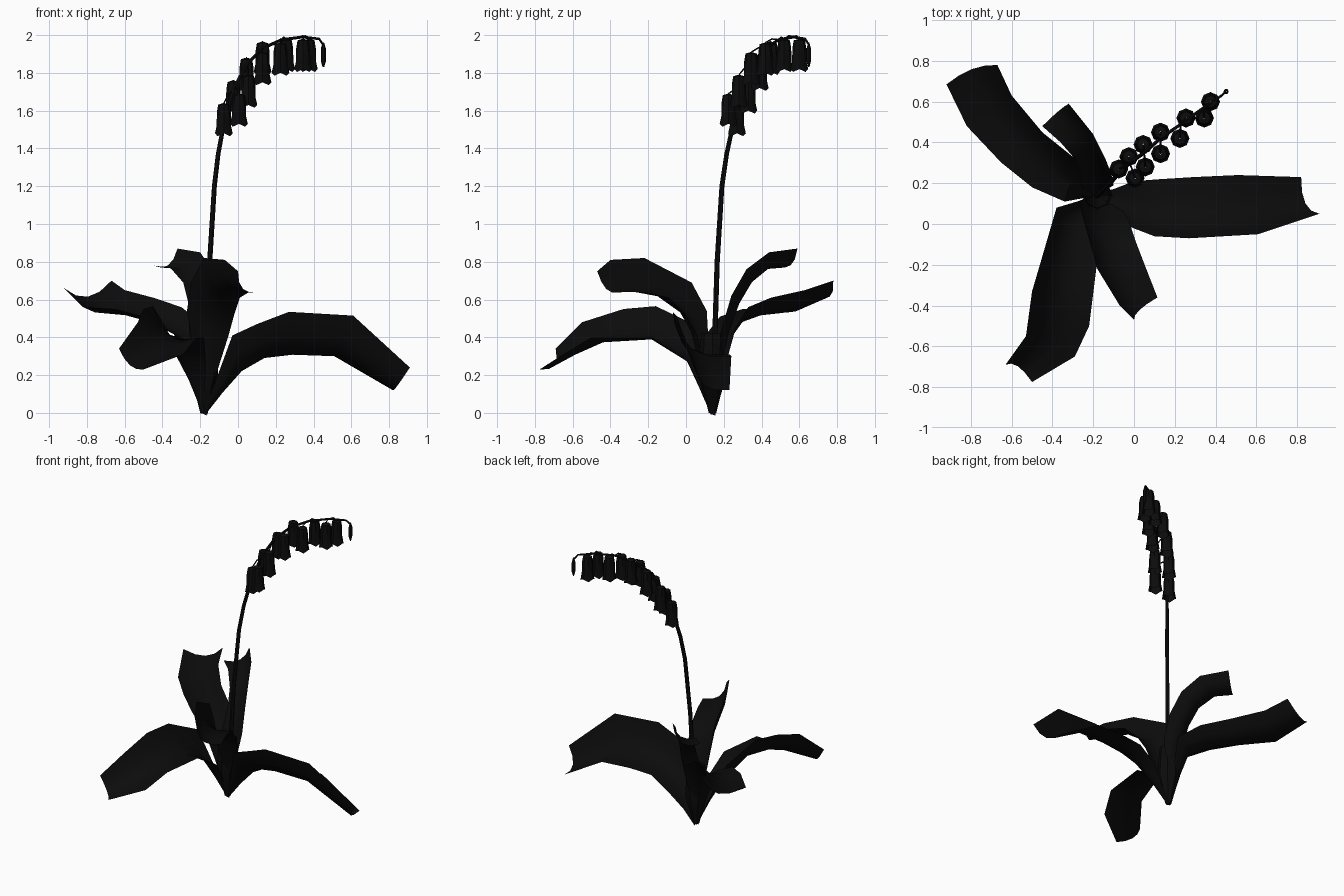
import bpy
import math
from mathutils import Vector

cube = bpy.data.objects.get("Cube")
if cube:
    bpy.data.objects.remove(cube, do_unlink=True)

# One near-black colour for the whole plant
black = bpy.data.materials.new("soft_black")
black.use_nodes = True
black.diffuse_color = (.0035, .0035, .0035, 1)
black.node_tree.nodes["Principled BSDF"].inputs["Base Color"].default_value = black.diffuse_color

BASE = Vector((-.18, .14, 0))


def make_object(name, verts, faces):
    mesh = bpy.data.meshes.new(name)
    mesh.from_pydata(verts, [], faces)
    mesh.materials.append(black)
    obj = bpy.data.objects.new(name, mesh)
    bpy.context.collection.objects.link(obj)
    bpy.ops.object.select_all(action="DESELECT")
    obj.select_set(True)
    bpy.context.view_layer.objects.active = obj
    bpy.ops.object.shade_smooth_by_angle(angle=math.radians(40))
    return obj


def grid_faces(rows, columns, closed=False):
    span = columns if closed else columns - 1
    return [(r * columns + c, r * columns + (c + 1) % columns,
             (r + 1) * columns + (c + 1) % columns, (r + 1) * columns + c)
            for r in range(rows - 1) for c in range(span)]


def leaf(name, left, right):
    """Channelled blade between two edges, narrowing into the plant's base."""
    left = [Vector(p) for p in left]
    right = [Vector(p) for p in right]
    side = (right[0] - left[0]).normalized() * .02
    left = [BASE - side, BASE.lerp(left[0], .45)] + left
    right = [BASE + side, BASE.lerp(right[0], .45)] + right
    mids = [(a + b) / 2 for a, b in zip(left, right)]
    last = len(mids) - 1
    steps = 4
    verts = []
    for i, (a, b) in enumerate(zip(left, right)):
        along = mids[min(i + 1, last)] - mids[max(i - 1, 0)]
        across = b - a
        down = -across.cross(along).normalized() * across.length * .26
        for s in range(steps + 1):
            t = s / steps
            verts.append(a.lerp(b, t) + down * (4 * t * (1 - t)))
    return make_object(name, verts, grid_faces(len(mids), steps + 1))


def lathe(name, centre, profile, sides, lobes=0):
    """Open turned shell; lobes lowers every other point of the rim."""
    verts = []
    for i, (r, z) in enumerate(profile):
        for k in range(sides):
            a = math.tau * k / sides
            drop = lobes * (k % 2) if i == len(profile) - 1 else 0
            verts.append(Vector(centre) + Vector((r * math.cos(a), r * math.sin(a), z - drop)))
    return make_object(name, verts, grid_faces(len(profile), sides, True))


def tube(name, points, start, end, sides=6):
    """Tapered tube along a path."""
    points = [Vector(p) for p in points]
    last = len(points) - 1
    verts = []
    for i, p in enumerate(points):
        along = (points[min(i + 1, last)] - points[max(i - 1, 0)]).normalized()
        u = along.cross(Vector((1, -1, 0))).normalized()
        v = along.cross(u)
        r = start + (end - start) * i / last
        for k in range(sides):
            a = math.tau * k / sides
            verts.append(p + r * (u * math.cos(a) + v * math.sin(a)))
    faces = grid_faces(len(points), sides, True)
    faces += [tuple(range(sides)), tuple(range(last * sides, (last + 1) * sides))]
    return make_object(name, verts, faces)


# Five broad leaves, each from its left and right edge
leaf("left_leaf",
     [(0, .21, .21), (.13, .22, .3), (.29, .23, .31), (.51, .24, .3), (.82, .23, .12)],
     [(-.03, -.01, .41), (.1, -.06, .47), (.27, -.07, .535), (.61, -.05, .515), (.91, .05, .24)])
leaf("front_right_leaf",
     [(-.17, .01, .27), (-.18, -.18, .4), (-.22, -.5, .4), (-.29, -.65, .31), (-.5, -.775, .23)],
     [(-.38, .08, .45), (-.45, -.16, .565), (-.5, -.33, .55), (-.53, -.55, .48), (-.63, -.69, .34)])
leaf("back_right_leaf",
     [(-.34, .11, .42), (-.5, .18, .51), (-.65, .3, .55), (-.82, .48, .56), (-.92, .685, .66)],
     [(-.16, .26, .45), (-.3, .33, .56), (-.45, .45, .61), (-.6, .63, .65), (-.67, .78, .7)])
leaf("back_leaf",
     [(-.26, .18, .42), (-.26, .25, .57), (-.29, .32, .69), (-.36, .4, .77), (-.45, .48, .78)],
     [(-.1, .19, .45), (-.11, .24, .62), (-.14, .32, .76), (-.2, .44, .85), (-.32, .59, .87)])
leaf("front_leaf",
     [(-.05, .06, .41), (-.02, 0, .52), (.01, -.09, .61), (.06, -.22, .64), (.115, -.36, .64)],
     [(-.27, .11, .54), (-.25, .03, .69), (-.18, -.22, .82), (-.07, -.4, .81), (0, -.47, .75)])

# Sheath at the foot of the leaves
lathe("leaf_sheath", BASE, [(.02, 0), (.04, .08), (.075, .2), (.06, .42)], 8)

# Arching flower stem
stem = [BASE, (-.15, .165, .8), (-.125, .19, 1.2), (-.105, .215, 1.37), (-.075, .25, 1.53),
        (-.02, .3, 1.72), (.05, .35, 1.85), (.13, .42, 1.93), (.23, .49, 1.975),
        (.34, .57, 1.99), (.43, .63, 1.98), (.45, .65, 1.95)]
tube("flower_stem", stem, .015, .006)

# Hanging bells in two rows, with stalks from the stem
bell_tops = [(-.075, .27, 1.64), (.005, .225, 1.69), (-.025, .33, 1.76), (.055, .28, 1.79),
             (.045, .39, 1.88), (.13, .345, 1.91), (.13, .45, 1.965), (.225, .42, 1.96),
             (.255, .52, 1.98), (.345, .52, 1.98), (.375, .6, 1.98)]
bell = [(.004, 0), (.03, -.008), (.037, -.05), (.038, -.12), (.047, -.16)]
for n, top in enumerate(bell_tops, 1):
    lathe(f"bell_{n}", top, bell, 8, .015)
    top = Vector(top)
    root = min((Vector(p) for p in stem), key=lambda p: (p - top).length)
    tube(f"bell_stalk_{n}", [root, root.lerp(top, .5) + Vector((0, 0, .012)), top], .005, .004, 5)

# Slim closed bud at the tip
lathe("tip_bud", (.452, .65, 1.96), [(.004, 0), (.013, -.03), (.013, -.1), (.004, -.13)], 6)
